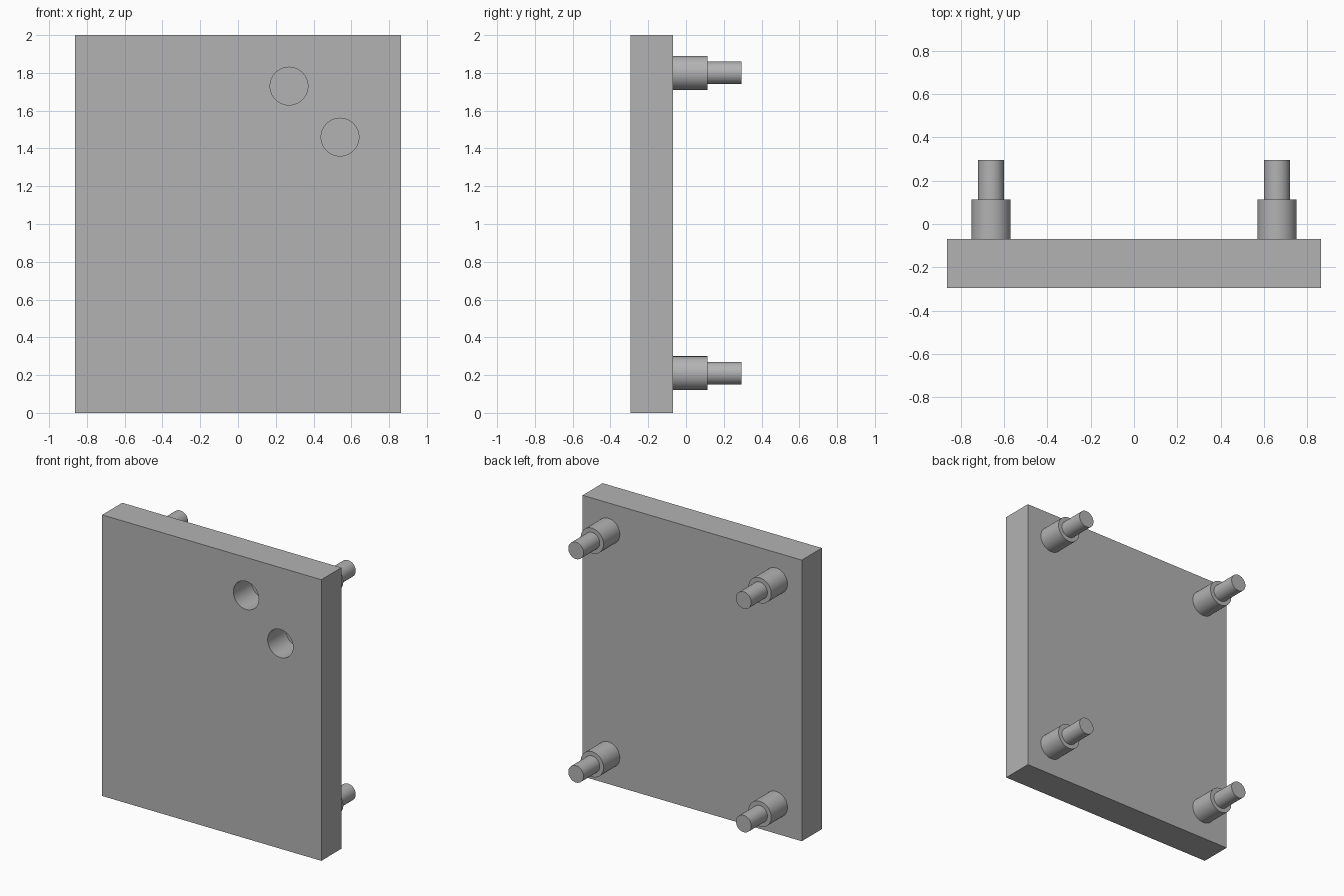
import bpy
import math

cube = bpy.data.objects.get("Cube")
if cube:
    bpy.data.objects.remove(cube, do_unlink=True)

grey = bpy.data.materials.new("mid_grey")
grey.use_nodes = True
grey.diffuse_color = (0.45, 0.45, 0.45, 1)
grey.node_tree.nodes["Principled BSDF"].inputs["Base Color"].default_value = grey.diffuse_color

FRONT, BACK = -0.295, -0.07
STEP, TIP = 0.113, 0.295
HOLE_DEPTH = 0.2


def rod(name, x, z, radius, y0, y1):
    """Cylinder lying along y from y0 to y1."""
    bpy.ops.mesh.primitive_cylinder_add(
        vertices=64, radius=radius, depth=y1 - y0,
        location=(x, (y0 + y1) / 2, z), rotation=(math.pi / 2, 0, 0))
    ob = bpy.context.object
    ob.name = name
    ob.data.materials.append(grey)
    bpy.ops.object.shade_smooth_by_angle(angle=math.radians(30))
    return ob


# Flat plate
bpy.ops.mesh.primitive_cube_add(size=1, location=(0, (FRONT + BACK) / 2, 1))
plate = bpy.context.object
plate.name = "plate"
plate.scale = (1.725, BACK - FRONT, 2)
bpy.ops.object.transform_apply(location=False, rotation=False, scale=True)
plate.data.materials.append(grey)

# Two blind holes in the front face
for x, z in ((0.27, 1.73), (0.54, 1.46)):
    cutter = rod("hole_cutter", x, z, 0.1, FRONT - 0.1, FRONT + HOLE_DEPTH)
    cutter.hide_render = True
    bpy.context.view_layer.objects.active = plate
    cut = plate.modifiers.new("hole", 'BOOLEAN')
    cut.operation = 'DIFFERENCE'
    cut.solver = 'EXACT'
    cut.object = cutter
    bpy.ops.object.modifier_apply(modifier=cut.name)
    bpy.data.objects.remove(cutter, do_unlink=True)

bpy.ops.object.select_all(action='DESELECT')
plate.select_set(True)
bpy.context.view_layer.objects.active = plate
bpy.ops.object.shade_smooth_by_angle(angle=math.radians(30))

# Stepped pegs at the four back corners
for side, x in (("right", -0.66), ("left", 0.66)):
    for level, z in (("lower", 0.21), ("upper", 1.8)):
        rod(f"{level}_{side}_peg_base", x, z, 0.09, BACK, STEP)
        rod(f"{level}_{side}_peg_tip", x, z, 0.06, STEP, TIP)
